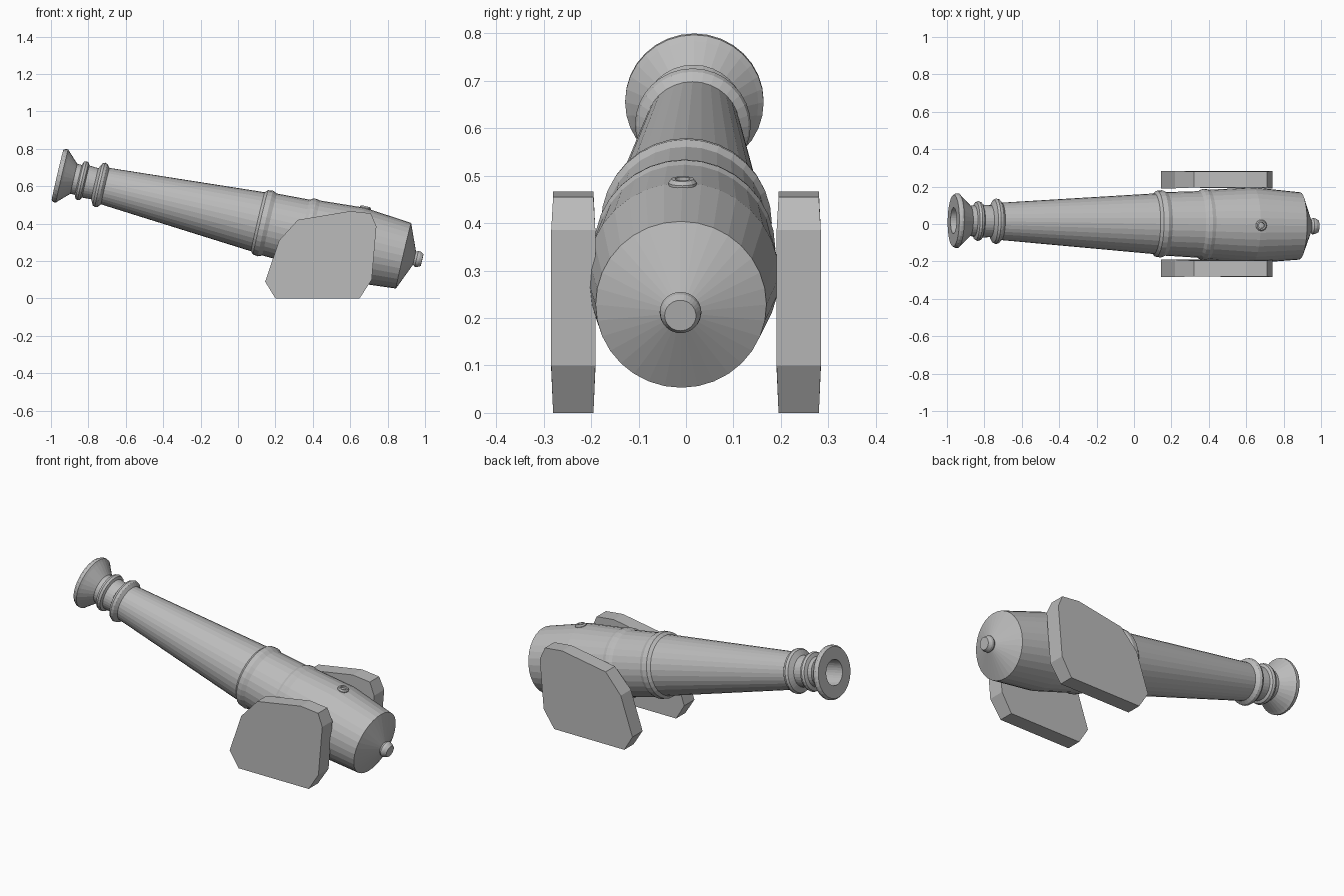
import bpy, bmesh, math
from mathutils import Vector, Matrix

if "Cube" in bpy.data.objects:
    bpy.data.objects.remove(bpy.data.objects["Cube"])

iron = bpy.data.materials.new("plain grey")
iron.diffuse_color = (0.5, 0.5, 0.5, 1)
iron.use_nodes = True
iron.node_tree.nodes["Principled BSDF"].inputs["Base Color"].default_value = iron.diffuse_color


def finish(bm, name, matrix=Matrix()):
    bmesh.ops.remove_doubles(bm, verts=bm.verts, dist=1e-5)
    bmesh.ops.recalc_face_normals(bm, faces=bm.faces)
    me = bpy.data.meshes.new(name)
    bm.to_mesh(me)
    bm.free()
    me.materials.append(iron)
    ob = bpy.data.objects.new(name, me)
    ob.matrix_world = matrix
    bpy.context.collection.objects.link(ob)
    return ob


def lathe(name, profile, sides, matrix):
    """Revolve (distance along axis, radius) points around local z."""
    bm = bmesh.new()
    vs = [bm.verts.new((r, 0, s)) for s, r in profile]
    es = [bm.edges.new(p) for p in zip(vs, vs[1:])]
    bmesh.ops.spin(bm, geom=vs + es, axis=(0, 0, 1), cent=(0, 0, 0),
                   angle=2 * math.pi, steps=sides)
    return finish(bm, name, matrix)


def frame(origin, z, x):
    """Matrix with its z along z and x along x."""
    y = z.cross(x)
    return Matrix.Translation(origin) @ Matrix((x, y, z)).transposed().to_4x4()


# barrel axis: raised muzzle, very slightly turned sideways
muzzle = Vector((-0.965, 0.018, 0.66))
axis = (Vector((0.985, -0.012, 0.205)) - muzzle).normalized()
up = (Vector((0, 0, 1)) - axis * axis.z).normalized()

# barrel with bore, muzzle flare, rings, breech cone and knob
lathe("barrel", [
    (0.55, 0), (0.55, 0.07), (0, 0.07),
    (0, 0.138), (0.012, 0.146), (0.025, 0.146), (0.035, 0.135),
    (0.09, 0.082), (0.115, 0.082), (0.122, 0.102), (0.135, 0.107), (0.148, 0.102),
    (0.155, 0.088), (0.205, 0.085), (0.22, 0.115), (0.233, 0.122), (0.247, 0.118),
    (0.262, 0.1),
    (1.1, 0.162), (1.115, 0.177), (1.142, 0.18), (1.165, 0.17),
    (1.345, 0.178), (1.36, 0.188), (1.38, 0.191), (1.4, 0.186),
    (1.64, 0.203), (1.9, 0.18),
    (1.96, 0.036), (1.972, 0.044), (1.985, 0.042), (2.002, 0.033), (2.002, 0)],
    32, frame(muzzle, axis, up))

# vent: small raised collar on top of the breech
lathe("vent_collar", [(0.19, 0.014), (0.212, 0.016), (0.212, 0.024), (0.204, 0.03),
                      (0.19, 0.03), (0.19, 0.014)],
      16, frame(muzzle + axis * 1.643, up, -axis))

# carriage cheeks: thick side plates, slightly bulged at mid height
outline = [(0.145, 0.09), (0.2, 0), (0.65, 0), (0.715, 0.1), (0.74, 0.385),
           (0.71, 0.455), (0.6, 0.467), (0.32, 0.42), (0.22, 0.31)]
for side, name in ((-1, "right_cheek"), (1, "left_cheek")):
    bm = bmesh.new()
    inner, outer = [], []
    for x, z in outline:
        b = 0.004 if 0.05 < z < 0.4 else 0
        inner.append(bm.verts.new((x, side * (0.195 - b), z)))
        outer.append(bm.verts.new((x, side * (0.28 + b), z)))
    bm.faces.new(inner)
    bm.faces.new(outer)
    for i in range(len(outline)):
        bm.faces.new((inner[i - 1], inner[i], outer[i], outer[i - 1]))
    finish(bm, name)
